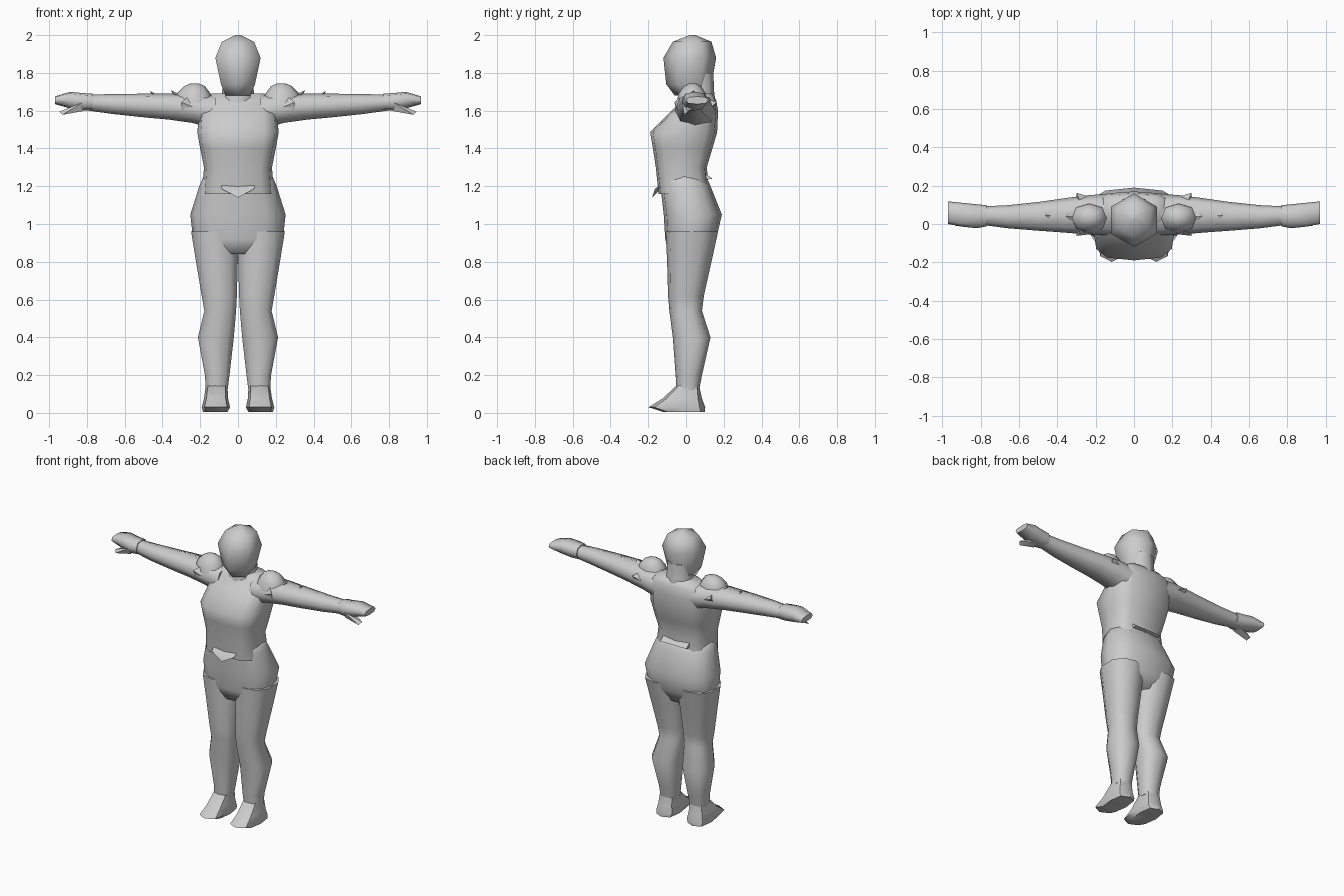
import bpy, bmesh, math

skin = bpy.data.materials.new("plain grey")
skin.diffuse_color = (0.6, 0.6, 0.6, 1)


def finish(name, bm, angle=75):
    bmesh.ops.recalc_face_normals(bm, faces=bm.faces)
    me = bpy.data.meshes.new(name)
    bm.to_mesh(me)
    bm.free()
    me.materials.append(skin)
    ob = bpy.data.objects.new(name, me)
    bpy.context.collection.objects.link(ob)
    bpy.ops.object.select_all(action='DESELECT')
    ob.select_set(True)
    bpy.context.view_layer.objects.active = ob
    bpy.ops.object.shade_smooth_by_angle(angle=math.radians(angle))
    return ob


def section(n, p):
    """Rounded-square outline filling -1..1 on both axes."""
    pts = []
    for i in range(n):
        a = math.pi / 2 + 2 * math.pi * i / n
        c, s = math.cos(a), math.sin(a)
        pts.append((math.copysign(abs(c) ** p, c), math.copysign(abs(s) ** p, s)))
    mu = max(abs(u) for u, v in pts)
    mv = max(abs(v) for u, v in pts)
    return [(u / mu, v / mv) for u, v in pts]


def loft(name, rings, n=10, p=0.7, along='z', side=1, angle=75):
    """Rings are (position, u0, u1, v0, v1): u,v is x,y along z, or y,z along x."""
    bm = bmesh.new()
    loops = []
    for t, u0, u1, v0, v1 in rings:
        loop = []
        for u, v in section(n, p):
            a = (u0 + u1) / 2 + u * (u1 - u0) / 2
            b = (v0 + v1) / 2 + v * (v1 - v0) / 2
            co = (a * side, b, t) if along == 'z' else (t * side, a, b)
            loop.append(bm.verts.new(co))
        loops.append(loop)
    for l0, l1 in zip(loops, loops[1:]):
        for i in range(n):
            j = (i + 1) % n
            bm.faces.new((l0[i], l0[j], l1[j], l1[i]))
    bm.faces.new(loops[0])
    bm.faces.new(loops[-1])
    return finish(name, bm, angle)


def solid(name, points):
    """Convex pointed piece around a few points."""
    bm = bmesh.new()
    bmesh.ops.convex_hull(bm, input=[bm.verts.new(p) for p in points])
    return finish(name, bm, 40)


# Head and neck
loft("head", [
    (1.68, -.065, .065, -.06, .12), (1.74, -.09, .09, -.105, .135),
    (1.88, -.12, .12, -.12, .16), (1.965, -.085, .085, -.07, .135),
    (2.0, -.015, .015, .02, .05)], n=6, p=1)
loft("neck", [(1.60, -.11, .11, -.04, .165), (1.69, -.085, .085, -.03, .15),
              (1.80, -.075, .075, -.02, .145)], n=8, p=.9)

# Torso, flat across the chest
loft("torso", [
    (1.16, -.19, .19, -.145, .125), (1.30, -.18, .18, -.16, .11),
    (1.40, -.20, .20, -.175, .14), (1.485, -.215, .215, -.19, .165),
    (1.60, -.205, .205, -.075, .17), (1.655, -.19, .19, -.02, .16),
    (1.69, -.14, .14, .0, .14)], n=12, p=.6)

# Pelvis
loft("pelvis", [
    (.84, -.215, .215, -.085, .12), (.92, -.238, .238, -.11, .16),
    (1.05, -.252, .252, -.118, .19), (1.20, -.205, .205, -.135, .13),
    (1.27, -.175, .175, -.14, .10)], n=12, p=.75)

# Shirt hem: pointed front flap and short back strip
solid("front_flap", [
    (0, -.12, 1.20), (-.09, -.13, 1.215), (.09, -.13, 1.215),
    (0, -.18, 1.14), (-.085, -.165, 1.185), (.085, -.165, 1.185)])
solid("back_hem", [(x, y, z) for x in (-.10, .10)
                   for y, z in ((.10, 1.27), (.14, 1.24), (.11, 1.235))])

for side, label in ((1, "left"), (-1, "right")):
    # Leg and foot
    loft(label + "_leg", [
        (.12, .055, .17, -.05, .07), (.20, .045, .175, -.055, .085),
        (.40, .022, .212, -.07, .13), (.54, .010, .178, -.088, .085),
        (.62, .006, .192, -.095, .095), (.80, .001, .222, -.10, .135),
        (.96, .0, .248, -.108, .17)], n=10, p=.8, side=side)
    loft(label + "_foot", [
        (.005, .055, .185, -.12, .10), (.03, .042, .192, -.198, .102),
        (.075, .052, .18, -.125, .085), (.145, .056, .17, -.05, .07)],
        n=8, p=.65, side=side, angle=50)

    # Arm, hand and thumb
    loft(label + "_arm", [
        (.12, -.06, .16, 1.50, 1.685), (.24, -.055, .15, 1.535, 1.69),
        (.36, -.045, .135, 1.552, 1.69), (.50, -.035, .115, 1.565, 1.69),
        (.66, -.022, .098, 1.582, 1.688), (.79, -.005, .092, 1.60, 1.685)],
        n=8, p=.85, along='x', side=side)
    loft(label + "_hand", [
        (.77, -.012, .098, 1.60, 1.69), (.82, -.022, .103, 1.60, 1.693),
        (.89, -.015, .11, 1.612, 1.70), (.97, 0, .118, 1.635, 1.675)],
        n=8, p=.7, along='x', side=side, angle=60)
    solid(label + "_thumb", [(side * x, y, z) for x, y, z in (
        (.82, -.02, 1.645), (.82, .05, 1.61), (.82, .0, 1.598), (.86, .04, 1.625),
        (.93, -.01, 1.578), (.945, .01, 1.595))])

    # Rounded shoulder cap and the pointed folds of the sleeve
    loft(label + "_shoulder_cap", [
        (1.64, .13, .33, -.05, .11), (1.69, .145, .325, -.04, .105),
        (1.73, .175, .285, -.01, .08), (1.743, .205, .255, .015, .055)],
        n=8, p=.9, side=side)
    for x, y, z in ((.33, .04, 1.70), (.44, .045, 1.695)):
        solid(label + "_sleeve_fold", [(side * a, b, c) for a, b, c in (
            (x - .04, y, z - .02), (x, y - .025, z - .015), (x, y + .025, z - .015),
            (x + .025, y, z + .008), (x, y, z - .04))])
    for y in (-.055, .145):
        solid(label + "_sleeve_point", [(side * a, b, c) for a, b, c in (
            (.24, y, 1.62), (.30, y * 1.12, 1.645), (.30, y * .8, 1.60),
            (.27, y * .6, 1.67))])
